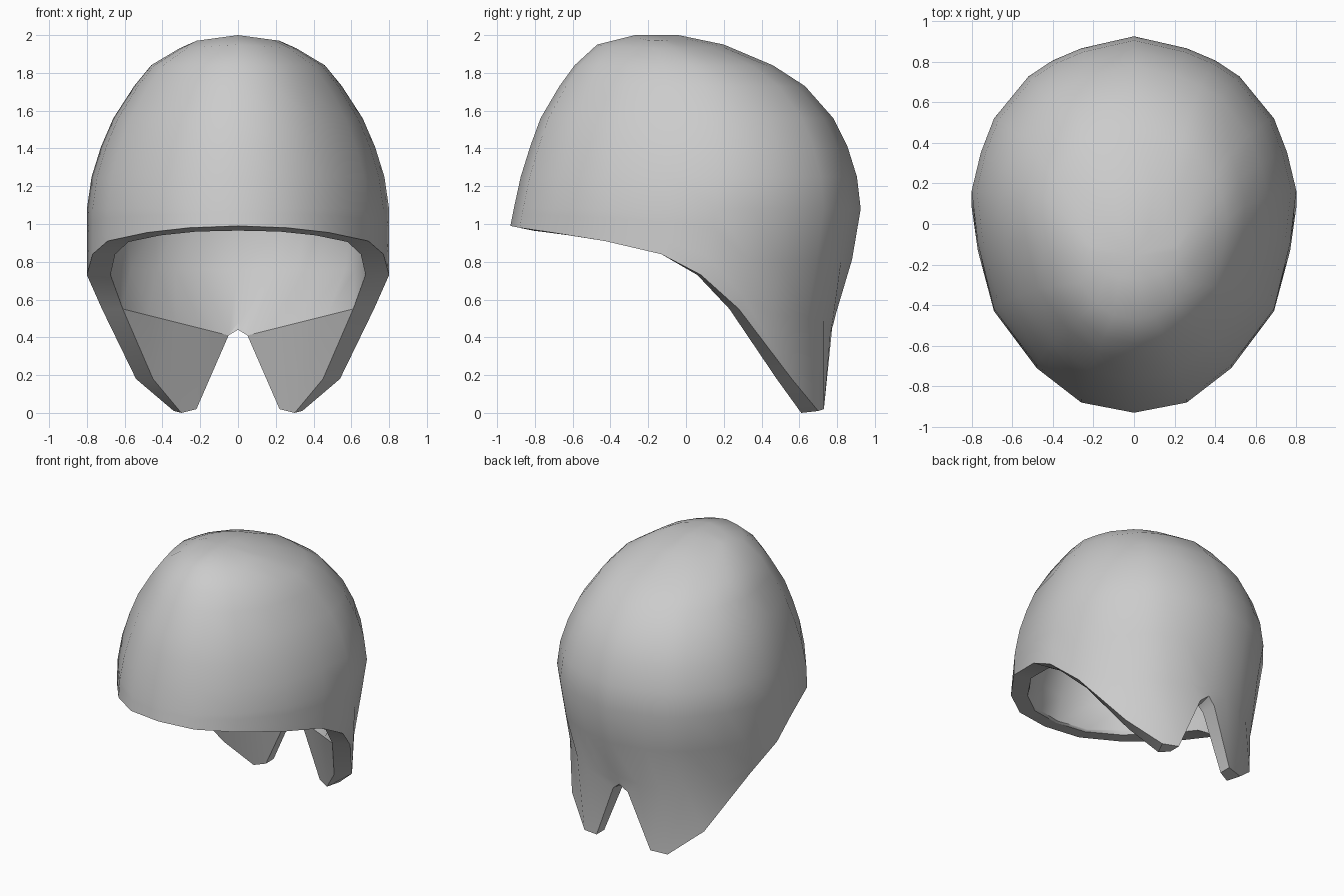
import bpy, bmesh, math
from mathutils import Vector

if "Cube" in bpy.data.objects:
    bpy.data.objects.remove(bpy.data.objects["Cube"])

# Half outline seen from above, front to back
OUTLINE = [(0, -.93), (.26, -.88), (.48, -.71), (.69, -.43), (.77, -.10), (.80, .16),
           (.755, .35), (.69, .52), (.52, .73), (.40, .81), (.26, .87), (0, .93)]
# Lower edge of the outer and inner surfaces, front to back notch
RIM_OUT = [(0, -.93, .99), (.26, -.88, .98), (.48, -.71, .955), (.69, -.43, .91),
           (.77, -.13, .84), (.80, .08, .73), (.72, .28, .55), (.54, .56, .18),
           (.34, .70, .01), (.22, .73, .02), (.06, .765, .42), (0, .78, .47)]
RIM_IN = [(0, -.81, .965), (.22, -.77, .96), (.41, -.62, .94), (.58, -.38, .905),
          (.65, -.11, .84), (.675, .06, .73), (.61, .23, .55), (.45, .48, .18),
          (.30, .61, 0), (.22, .64, .02), (.05, .66, .41), (0, .67, .44)]
# Hollow of the nape, just above the rear flaps (outline columns 6 to 11)
NAPE = [(.735, .30, .62), (.62, .47, .52), (.44, .64, .50), (.30, .73, .49),
        (.15, .78, .51), (0, .795, .53)]
# Dome levels: height, front y, back y, half width, drop at the sides
LEVELS = [(2.0, -.27, -.04, .22, .03), (1.95, -.47, .20, .31, .02), (1.84, -.59, .46, .46, 0),
          (1.73, -.67, .63, .55, 0), (1.56, -.77, .78, .66, 0), (1.41, -.825, .855, .725, 0),
          (1.25, -.875, .905, .775, 0), (1.08, -.912, .925, .80, 0)]
LAST = len(OUTLINE) - 1
N = 2 * LAST


def full_ring(half):
    """Mirror a half ring across x = 0 into a closed ring."""
    return half + [Vector((-p.x, p.y, p.z)) for p in half[-2:0:-1]]


def level_half(z, front, back, width, drop):
    mid, half = (front + back) / 2, (back - front) / 2
    return [Vector((x / .8 * width, mid + y / .93 * half, z - drop * x / .8))
            for x, y in OUTLINE]


bm = bmesh.new()


def bridge(a, b):
    """Join two rings, skipping corners the rings share."""
    for i in range(N):
        j = (i + 1) % N
        corners = list(dict.fromkeys((a[i], a[j], b[j], b[i])))
        if len(corners) > 2:
            bm.faces.new(corners)


def add_dome(halves):
    """Crown fan and rows from the top ring to the last; returns the last ring."""
    rings = [[bm.verts.new(p) for p in full_ring(h)] for h in halves]
    top = bm.verts.new((0, -.155, max(v.co.z for v in rings[0])))
    for i in range(N):
        bm.faces.new((top, rings[0][i], rings[0][(i + 1) % N]))
    for a, b in zip(rings, rings[1:]):
        bridge(a, b)
    return rings[-1]


# Outer surface, swelling above the nape and hollow below it
outer = [level_half(*lv) for lv in LEVELS]
rim_out = [Vector(p) for p in RIM_OUT]
nape = [outer[-1][k].lerp(rim_out[k], .7) for k in range(6)] + [Vector(p) for p in NAPE]
swell = [a.lerp(b, .4) for a, b in zip(outer[-1], nape)]
for k in range(6, LAST + 1):
    swell[k] = Vector((outer[-1][k].x * .955, outer[-1][k].y * .95, .81))
outer_edge = add_dome(outer + [swell, nape, rim_out])

# Inner surface, ending at a straight ledge above each rear flap
inner = [level_half(z - .11, f + .12 * (i > 0), b - .12 * (i > 0), w - .12, d)
         for i, (z, f, b, w, d) in enumerate(LEVELS)]
rim_in = [Vector(p) for p in RIM_IN]
ledge = list(rim_in)
for k in (7, 8, 9):
    ledge[k] = rim_in[6].lerp(rim_in[10], (k - 6) / 4)
ledge[LAST] = Vector((0, .69, .475))
wall = [a.lerp(b, .5) for a, b in zip(inner[-1], ledge)]
for k in range(6, LAST + 1):
    wall[k] = Vector((swell[k].x * .86, swell[k].y * .87, .76))
ledge_edge = add_dome(inner + [wall, ledge])

# Flat inner faces of the flaps
inner_edge = list(ledge_edge)
rim_ring = full_ring(rim_in)
for k in (7, 8, 9, LAST):
    for i in {k, N - k}:
        inner_edge[i] = bm.verts.new(rim_ring[i])
bridge(ledge_edge, inner_edge)

# Rim between the two surfaces
bridge(outer_edge, inner_edge)

# Keep the ledge line crisp
for i in range(N):
    edge = bm.edges.get((ledge_edge[i], ledge_edge[(i + 1) % N]))
    if edge:
        edge.smooth = False

bmesh.ops.recalc_face_normals(bm, faces=bm.faces)
mesh = bpy.data.meshes.new("helmet_shell")
bm.to_mesh(mesh)
bm.free()

grey = bpy.data.materials.new("light_grey")
grey.diffuse_color = (.6, .6, .6, 1)
grey.use_nodes = True
grey.node_tree.nodes["Principled BSDF"].inputs["Base Color"].default_value = grey.diffuse_color
mesh.materials.append(grey)
shell = bpy.data.objects.new("helmet_shell", mesh)
bpy.context.collection.objects.link(shell)
bpy.context.view_layer.objects.active = shell
shell.select_set(True)
bpy.ops.object.shade_smooth_by_angle(angle=math.radians(40), keep_sharp_edges=True)
